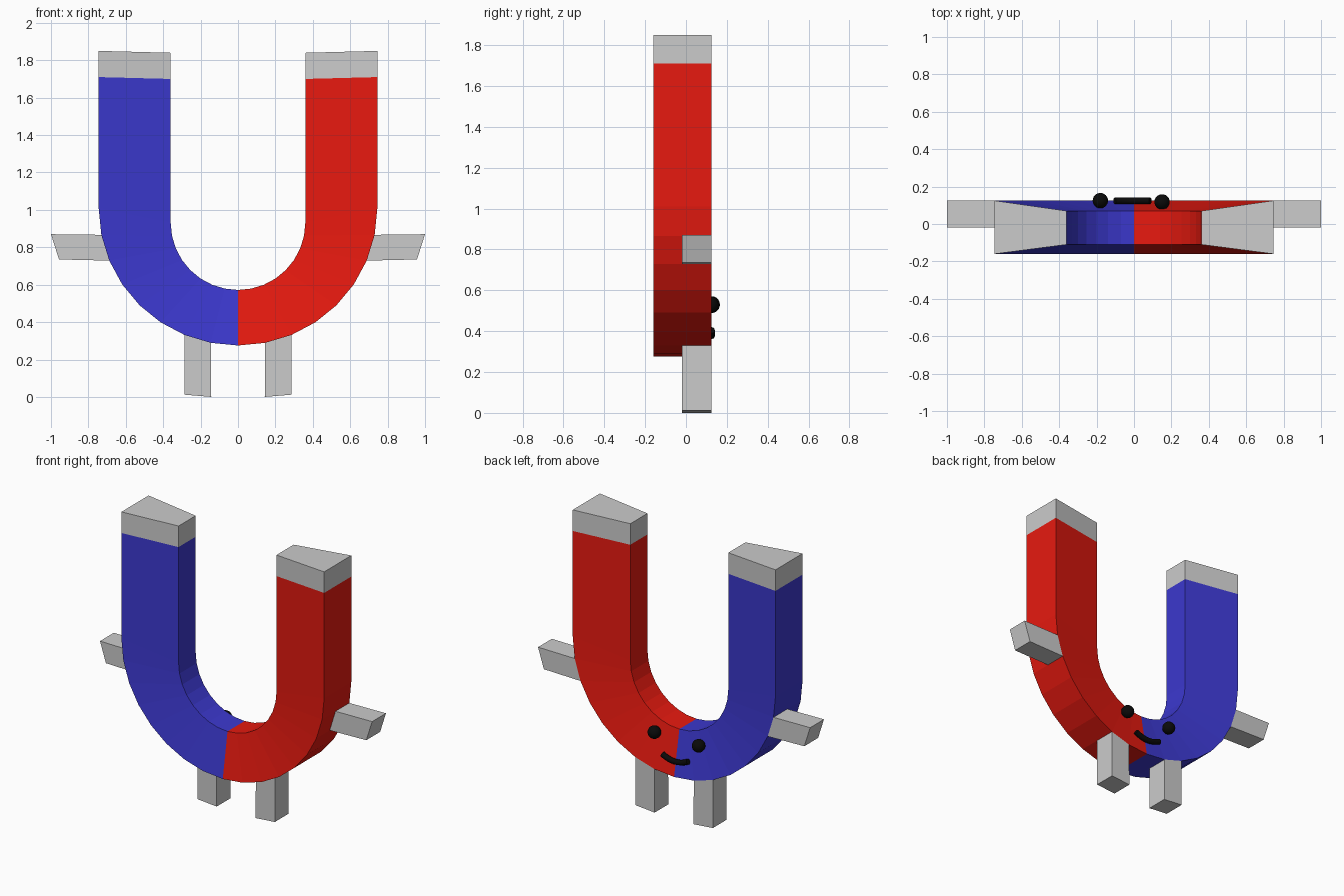
import bpy, bmesh, math

if "Cube" in bpy.data.objects:
    bpy.data.objects.remove(bpy.data.objects["Cube"])


def material(name, rgb):
    m = bpy.data.materials.new(name)
    m.diffuse_color = (*rgb, 1)
    m.use_nodes = True
    m.node_tree.nodes["Principled BSDF"].inputs["Base Color"].default_value = m.diffuse_color
    return m


RED = material("red", (0.8, 0.01, 0.005))
BLUE = material("blue", (0.045, 0.04, 0.62))
BLACK = material("black", (0.003, 0.003, 0.003))


def loft(name, rings, mat=None, cap=False):
    """Skin four-sided rings into a tube, optionally closing the last ring."""
    bm = bmesh.new()
    vs = [[bm.verts.new(p) for p in r] for r in rings]
    for a, b in zip(vs, vs[1:]):
        for i in range(4):
            j = (i + 1) % 4
            bm.faces.new((a[i], a[j], b[j], b[i]))
    if cap:
        bm.faces.new(vs[-1])
    # close the seam temporarily so the normals come out reliably
    temp = [bm.faces.new(vs[0])]
    if not cap:
        temp.append(bm.faces.new(vs[-1]))
    bmesh.ops.recalc_face_normals(bm, faces=bm.faces[:])
    bmesh.ops.delete(bm, geom=temp, context='FACES_ONLY')
    me = bpy.data.meshes.new(name)
    bm.to_mesh(me)
    bm.free()
    ob = bpy.data.objects.new(name, me)
    bpy.context.collection.objects.link(ob)
    if mat:
        me.materials.append(mat)
    return ob


def outer(i):
    t = math.radians(11.25 * i)
    return 0.745 * math.cos(t), 1.01 - 0.735 * math.sin(t)


def inner(i):
    t = math.radians(11.25 * i)
    return 0.36 * math.cos(t), 0.932 - 0.36 * math.sin(t)


def ring(s, o, n):
    # wedge section: thick on the outside of the bend, thin on the inside
    return [(s * o[0], -0.16, o[1]), (s * o[0], 0.125, o[1]),
            (s * n[0], 0.07, n[1]), (s * n[0], -0.11, n[1])]


def limb(name, s, a, b, a_end, b_end):
    # block growing out of one facet of the outer bend
    rings = [[(s * p[0], -0.02, p[1]), (s * p[0], 0.125, p[1]),
              (s * q[0], 0.125, q[1]), (s * q[0], -0.02, q[1])]
             for p, q in ((a, b), (a_end, b_end))]
    loft(name, rings, cap=True)


for side, s, mat in (("left", -1, BLUE), ("right", 1, RED)):
    # half of the horseshoe and its pole tip
    joint = ring(s, (0.745, 1.71), (0.36, 1.70))
    loft(side + "_magnet_half",
         [joint] + [ring(s, outer(i), inner(i)) for i in range(9)], mat)
    loft(side + "_pole_tip",
         [joint, ring(s, (0.745, 1.85), (0.36, 1.84))], cap=True)
    # arm and leg
    limb(side + "_arm", s, outer(1), outer(2), (1.0, 0.87), (0.957, 0.735))
    limb(side + "_leg", s, outer(6), outer(7), (0.285, 0.012), (0.143, 0.0))

# eyes on the back face
for name, x, y in (("left_eye", -0.18, 0.125), ("right_eye", 0.15, 0.118)):
    bpy.ops.mesh.primitive_uv_sphere_add(segments=24, ring_count=12, radius=0.041,
                                         location=(x, y, 0.53))
    eye = bpy.context.object
    eye.name = name
    eye.data.materials.append(BLACK)
    bpy.ops.object.shade_smooth()

# smile
cu = bpy.data.curves.new("smile", 'CURVE')
cu.dimensions = '3D'
cu.bevel_depth = 0.018
cu.bevel_resolution = 2
cu.use_fill_caps = True
sp = cu.splines.new('POLY')
sp.points.add(8)
for i, p in enumerate(sp.points):
    u = i / 4 - 1
    p.co = (-0.008 + 0.095 * u, 0.124, 0.378 + 0.026 * u * u, 1)
smile = bpy.data.objects.new("smile", cu)
bpy.context.collection.objects.link(smile)
cu.materials.append(BLACK)
